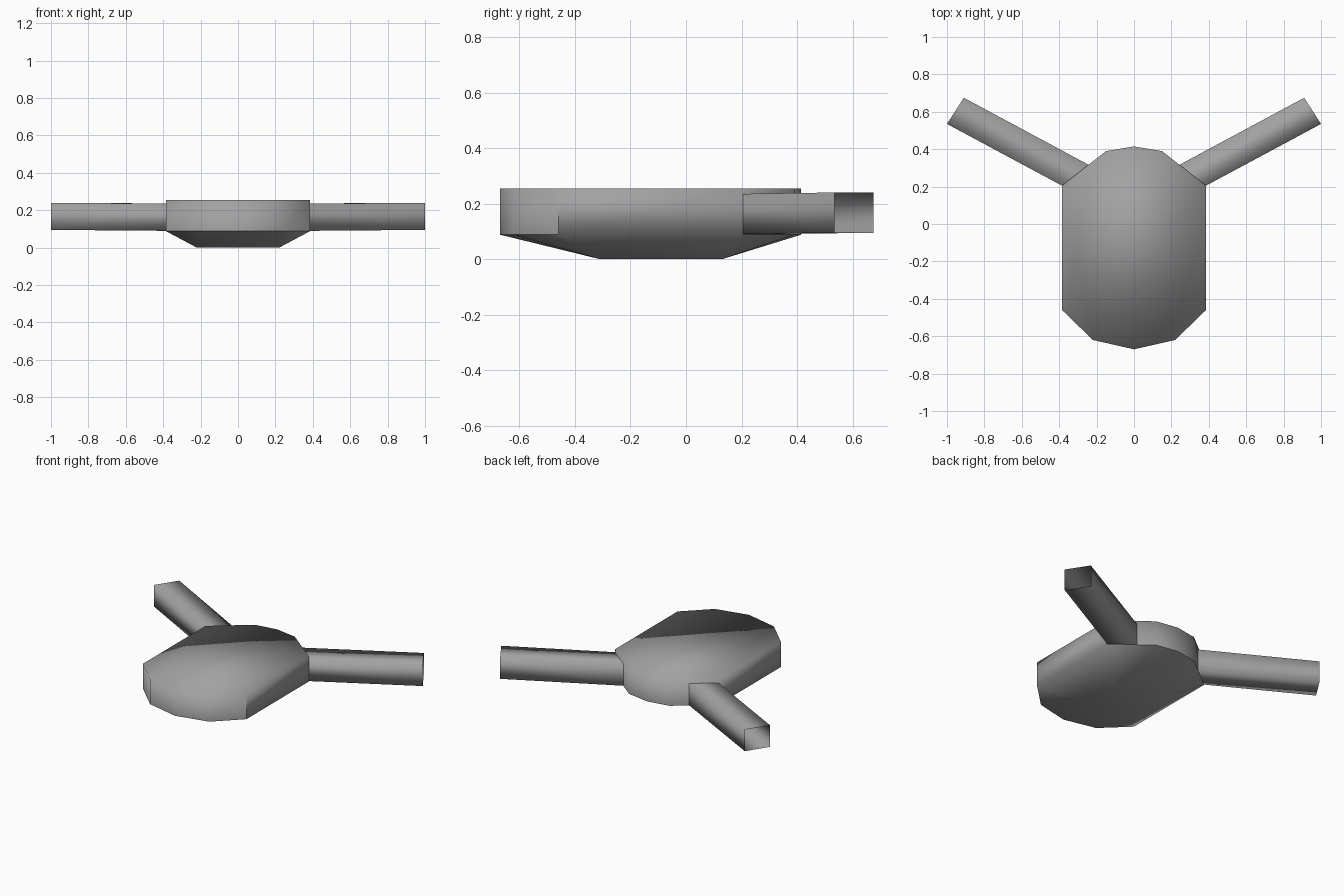
import bpy
import bmesh

cube = bpy.data.objects.get("Cube")
if cube:
    bpy.data.objects.remove(cube, do_unlink=True)

grey = bpy.data.materials.new("plain grey")
grey.use_nodes = True
grey.diffuse_color = (0.36, 0.36, 0.36, 1)
grey.node_tree.nodes["Principled BSDF"].inputs["Base Color"].default_value = grey.diffuse_color


def finish(bm, name):
    """Turn a bmesh into a smooth shaded object."""
    bmesh.ops.recalc_face_normals(bm, faces=bm.faces)
    for face in bm.faces:
        face.smooth = True
    mesh = bpy.data.meshes.new(name)
    bm.to_mesh(mesh)
    bm.free()
    mesh.materials.append(grey)
    obj = bpy.data.objects.new(name, mesh)
    bpy.context.collection.objects.link(obj)
    return obj


def bridge(bm, lower, upper):
    """Join two rings of equal length with quads."""
    for i in range(len(lower)):
        j = (i + 1) % len(lower)
        bm.faces.new((lower[i], lower[j], upper[j], upper[i]))


def clamp(value, low, high):
    return max(low, min(high, value))


# Hull: straight walls over a keel that narrows to a flat rectangle
TOP, RIM = 0.255, 0.088
half = [(0, -0.67), (0.22, -0.62), (0.385, -0.46),
        (0.385, 0.205), (0.15, 0.39), (0, 0.415)]
outline = half + [(-x, y) for x, y in reversed(half[1:-1])]

bm = bmesh.new()
top = [bm.verts.new((x, y, TOP)) for x, y in outline]
rim = [bm.verts.new((x, y, RIM)) for x, y in outline]
keel = [bm.verts.new((clamp(x, -0.22, 0.22), clamp(y, -0.31, 0.13), 0))
        for x, y in outline]
bridge(bm, rim, top)
bridge(bm, keel, rim)
bm.faces.new(top)
bm.faces.new(keel)
bmesh.ops.remove_doubles(bm, verts=bm.verts, dist=0.001)

# Creases: front and back rim, and the four upright corners
for edge in bm.edges:
    a, b = (v.co for v in edge.verts)
    on_rim = abs(a.z - RIM) < 0.001 and abs(b.z - RIM) < 0.001
    on_side = abs(a.x) > 0.38 and abs(b.x) > 0.38
    upright = (a - b).xy.length < 0.001
    if (on_rim and not on_side) or (upright and on_side):
        edge.smooth = False
finish(bm, "hull")

# Arms: open square tubes swept outward and back
for side, name in ((1, "left_arm"), (-1, "right_arm")):
    bm = bmesh.new()
    rings = []
    for (front, back), low, high in ((((0.385, 0.205), (0.24, 0.315)), 0.09, 0.235),
                                     (((1.0, 0.535), (0.91, 0.675)), 0.095, 0.24)):
        corners = ((front, low), (back, low), (back, high), (front, high))
        rings.append([bm.verts.new((side * x, y, z)) for (x, y), z in corners])
    bridge(bm, *rings)
    finish(bm, name)
